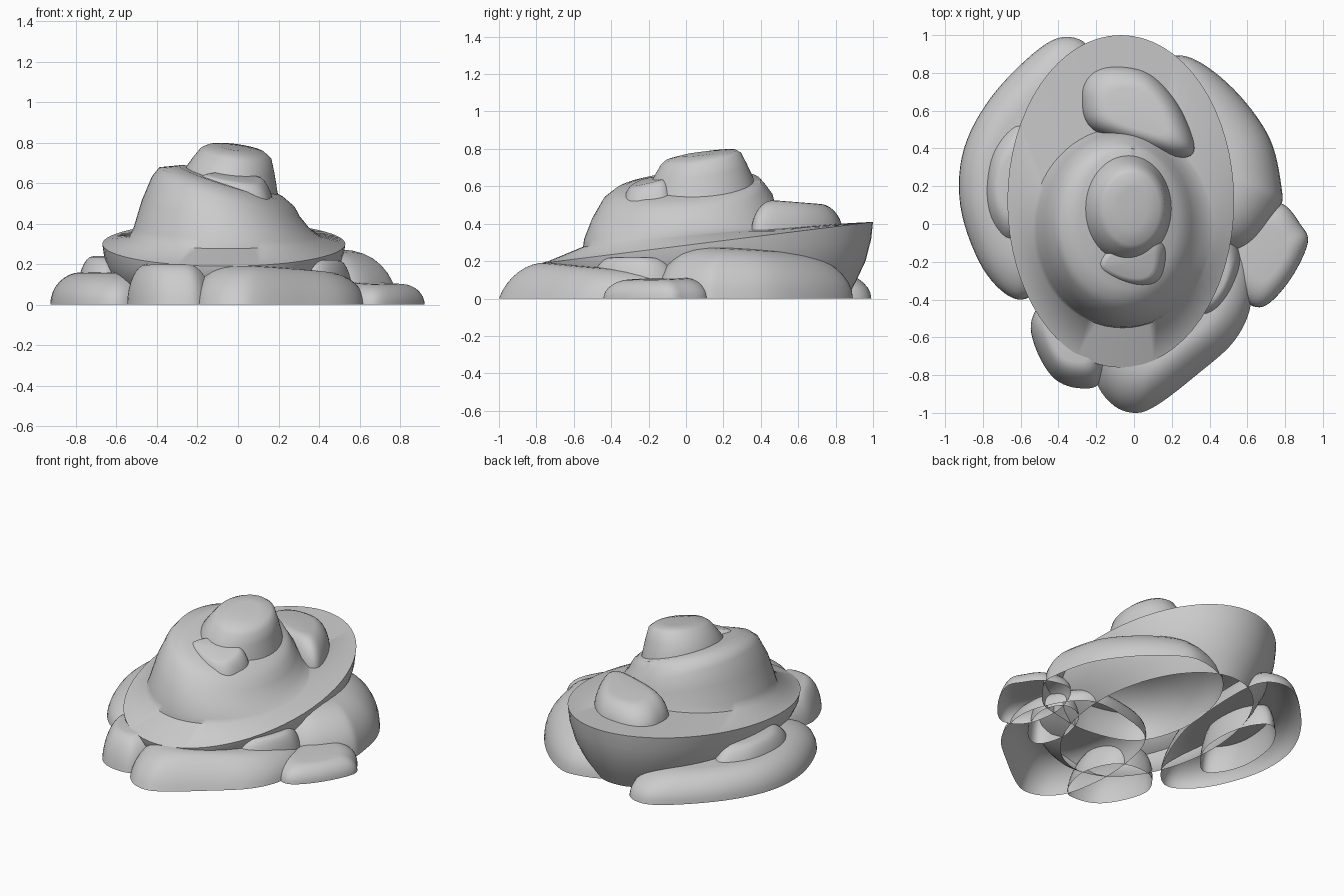
import bpy, math
from mathutils import Vector

if "Cube" in bpy.data.objects:
    bpy.data.objects.remove(bpy.data.objects["Cube"])


def shell(name, rings, close=True, angle=55):
    """Skin a stack of equal-length rings, open below and closed on top."""
    n = len(rings[0])
    verts = [p for r in rings for p in r]
    faces = []
    for i in range(len(rings) - 1):
        for j in range(n):
            k = (j + 1) % n
            faces.append((i*n + j, i*n + k, (i+1)*n + k, (i+1)*n + j))
    if close:
        c = sum((Vector(p) for p in rings[-1]), Vector()) / n
        verts.append(c)
        b = (len(rings) - 1) * n
        faces += [(b + j, b + (j+1) % n, len(verts) - 1) for j in range(n)]
    me = bpy.data.meshes.new(name)
    me.from_pydata([tuple(v) for v in verts], [], faces)
    ob = bpy.data.objects.new(name, me)
    bpy.context.collection.objects.link(ob)
    bpy.ops.object.select_all(action='DESELECT')
    ob.select_set(True)
    bpy.context.view_layer.objects.active = ob
    bpy.ops.object.shade_smooth_by_angle(angle=math.radians(angle))
    return ob


def oval(cx, cy, z, rx, ry, sx=0, sy=0, n=64):
    """Tilted ellipse ring."""
    out = []
    for i in range(n):
        a = 2 * math.pi * i / n
        dx, dy = rx * math.cos(a), ry * math.sin(a)
        out.append((cx + dx, cy + dy, z + sx*dx + sy*dy))
    return out


def smooth_loop(pts, sub=6):
    """Closed Catmull-Rom curve through the points."""
    n, out = len(pts), []
    P = [Vector(p) for p in pts]
    for i in range(n):
        a, b, c, d = P[i-1], P[i], P[(i+1) % n], P[(i+2) % n]
        for s in range(sub):
            t = s / sub
            out.append(0.5 * (2*b + (c-a)*t + (2*a-5*b+4*c-d)*t*t + (3*b-a-3*c+d)*t**3))
    return out


def blob(name, pts, h, k=0.4, z0=0.0, sx=0, sy=0, lean=0):
    """Pebble with a rounded shoulder; k is how far the rounding reaches inward,
    sx and sy tilt the top, lean shifts the top back in y."""
    loop = smooth_loop(pts)
    c = sum(loop, Vector((0, 0))) / len(loop)
    rings = []
    for i in range(9):
        a = math.pi / 2 * i / 8
        s = 1 - k + k * math.cos(a)
        ring = []
        for p in loop:
            d = (p - c) * s
            ring.append((c.x + d.x, c.y + d.y + lean * math.sin(a),
                         z0 + math.sin(a) * (h + sx*d.x + sy*d.y)))
        rings.append(ring)
    return shell(name, rings)


# Main mound: tilted bowl, flat rim deck and leaning cone
shell("main_mound", [
    oval(-0.07, 0.13, 0.00, 0.45, 0.73),
    oval(-0.07, 0.12, 0.07, 0.51, 0.79, 0, 0.03),
    oval(-0.07, 0.12, 0.15, 0.56, 0.84, 0, 0.06),
    oval(-0.07, 0.12, 0.23, 0.59, 0.87, 0, 0.10),
    oval(-0.07, 0.12, 0.30, 0.60, 0.88, 0, 0.125),
    oval(-0.06, -0.02, 0.33, 0.48, 0.53, 0, 0.10),
    oval(-0.055, -0.02, 0.36, 0.46, 0.525, -0.05, 0.08),
    oval(-0.06, -0.01, 0.445, 0.415, 0.495, -0.17, 0.05),
    oval(-0.06, 0.01, 0.535, 0.365, 0.455, -0.27, 0.03),
    oval(-0.055, 0.015, 0.58, 0.335, 0.41, -0.29, 0.05),
    oval(-0.03, 0.03, 0.605, 0.26, 0.37, -0.31, 0.07),
    oval(-0.01, 0.05, 0.61, 0.15, 0.20, -0.25, 0.08),
])

# Summit cap
shell("summit_cap", [
    oval(-0.03, 0.08, 0.55, 0.24, 0.29, -0.28, 0.08),
    oval(-0.03, 0.08, 0.62, 0.225, 0.28, -0.28, 0.08),
    oval(-0.02, 0.08, 0.69, 0.20, 0.245, -0.2, 0.12),
    oval(-0.01, 0.08, 0.745, 0.175, 0.215, -0.15, 0.15),
    oval(-0.01, 0.08, 0.765, 0.145, 0.19, -0.13, 0.15),
    oval(-0.01, 0.08, 0.775, 0.08, 0.11, -0.12, 0.12),
])

# Small pebbles resting on the mound
blob("front_pebble", [(-.24, -.23), (-.1, -.32), (.06, -.345), (.16, -.28),
                      (.17, -.1), (0, -.04), (-.14, -.1)],
     0.22, 0.4, 0.41, sx=-0.12, sy=0.25)
blob("back_pebble", [(-.22, .5), (-.28, .68), (-.23, .8), (-.1, .84), (.08, .8),
                     (.23, .64), (.32, .42), (.27, .35), (.1, .38)],
     0.17, 0.5, 0.345, sy=-0.08)

# Ground boulders around the base
blob("left_boulder", [(-.55, -.385), (-.68, -.37), (-.82, -.2), (-.92, .1), (-.9, .4),
                      (-.75, .68), (-.5, .93), (-.34, .99), (-.22, .9),
                      (-.2, .6), (-.24, .2), (-.4, -.2)], 0.16, 0.4)
blob("left_upper_boulder", [(-.64, -.12), (-.76, -.02), (-.8, .18), (-.75, .42), (-.6, .57),
                            (-.48, .4), (-.48, .1)], 0.24, 0.55)
blob("front_left_boulder", [(-.54, -.5), (-.52, -.66), (-.42, -.82), (-.28, -.87),
                            (-.17, -.83), (-.1, -.6), (-.2, -.38), (-.42, -.36)],
     0.2, 0.45, lean=0.03)
blob("front_right_boulder", [(-.21, -.8), (-.12, -.95), (0, -1.0), (.12, -.96), (.33, -.8),
                             (.53, -.62), (.62, -.42), (.61, -.18), (.44, .08),
                             (.15, .08), (-.14, -.06), (-.24, -.45)],
     0.17, 0.38, sx=-0.03, sy=-0.06, lean=0.07)
blob("front_right_upper_boulder", [(.32, -.5), (.42, -.49), (.52, -.36), (.57, -.18),
                                   (.5, -.05), (.35, -.1), (.27, -.32)], 0.22, 0.5)
blob("right_boulder", [(.6, -.42), (.7, -.43), (.83, -.29), (.92, -.1), (.88, .0),
                       (.78, .11), (.6, .12), (.5, -.1), (.52, -.32)],
     0.105, 0.5, sx=-0.04, sy=0.03)
blob("back_right_boulder", [(.2, .89), (.36, .85), (.56, .68), (.72, .45), (.78, .2),
                            (.77, .08), (.64, -.1), (.5, -.16), (.2, -.2), (-.1, -.1),
                            (-.22, .2), (-.18, .55), (-.03, .8)], 0.265, 0.58, sy=-0.06)
